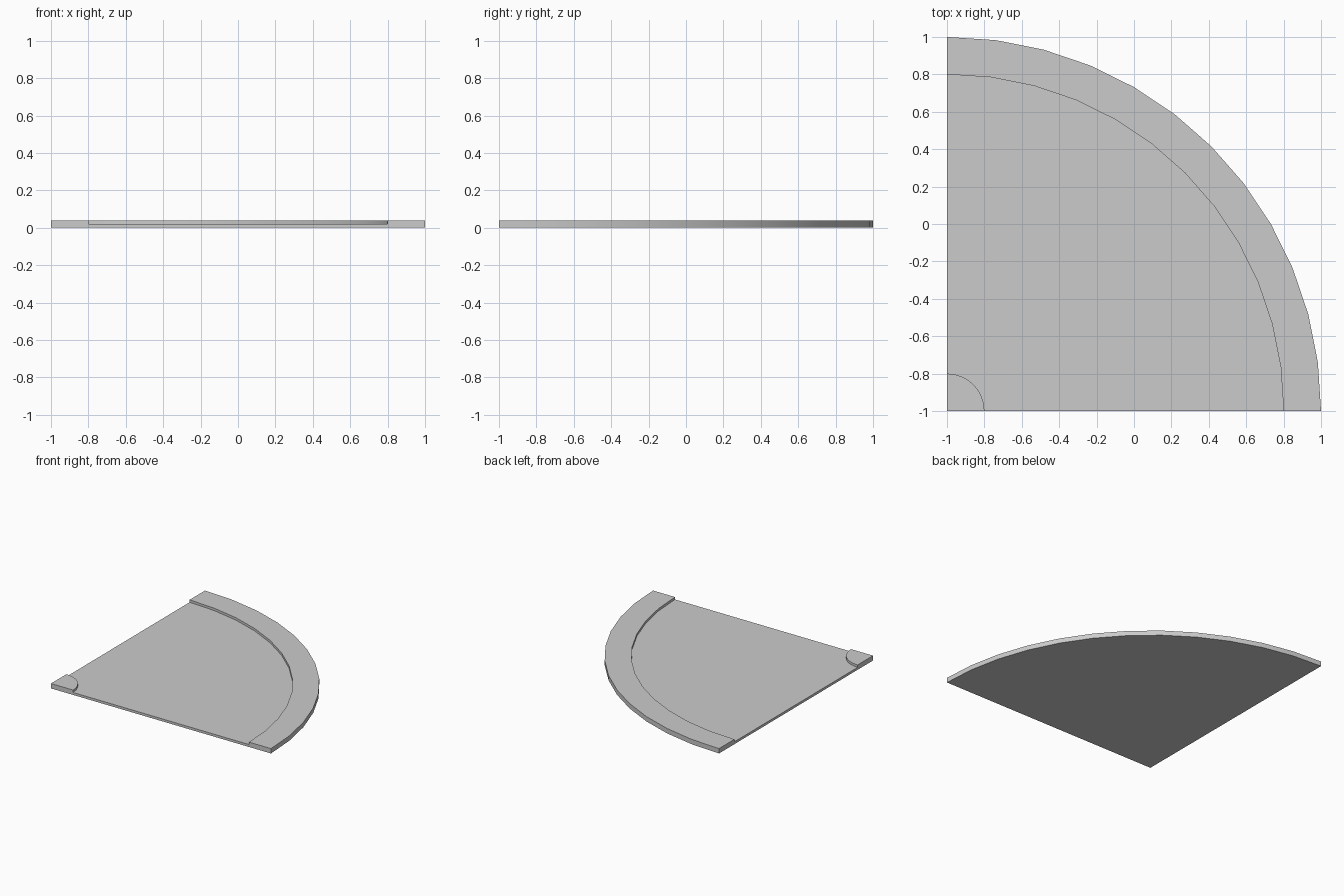
import bpy, bmesh, math

if "Cube" in bpy.data.objects:
    bpy.data.objects.remove(bpy.data.objects["Cube"])

SEGMENTS = 12          # steps over the quarter turn
CENTRE = (-1.0, -1.0)  # corner the quarter disc turns around

# Half cross-section (radius, height): underside, rim, recessed plate, hub
PROFILE = [(0, 0), (2, 0), (2, 0.04), (1.8, 0.04),
           (1.8, 0.02), (0.2, 0.02), (0.2, 0.04), (0, 0.04)]


def quarter_lathe(name, profile):
    bm = bmesh.new()
    rings = []
    for i in range(SEGMENTS + 1):
        a = math.pi / 2 * i / SEGMENTS
        rings.append([bm.verts.new((CENTRE[0] + r * math.cos(a),
                                    CENTRE[1] + r * math.sin(a), z))
                      for r, z in profile])
    # Turned surface
    for a, b in zip(rings, rings[1:]):
        for j in range(len(profile) - 1):
            bm.faces.new((a[j], b[j], b[j + 1], a[j + 1]))
    # Straight cut sides
    bm.faces.new(rings[0])
    bm.faces.new(rings[-1][::-1])
    bmesh.ops.remove_doubles(bm, verts=bm.verts[:], dist=1e-5)
    bmesh.ops.recalc_face_normals(bm, faces=bm.faces[:])
    mesh = bpy.data.meshes.new(name)
    bm.to_mesh(mesh)
    bm.free()
    obj = bpy.data.objects.new(name, mesh)
    bpy.context.collection.objects.link(obj)
    return obj


# Quarter-round tile with raised kerb and corner hub
tile = quarter_lathe("curved_corner_tile", PROFILE)
bpy.context.view_layer.objects.active = tile
tile.select_set(True)
bpy.ops.object.shade_smooth_by_angle(angle=math.radians(30))
